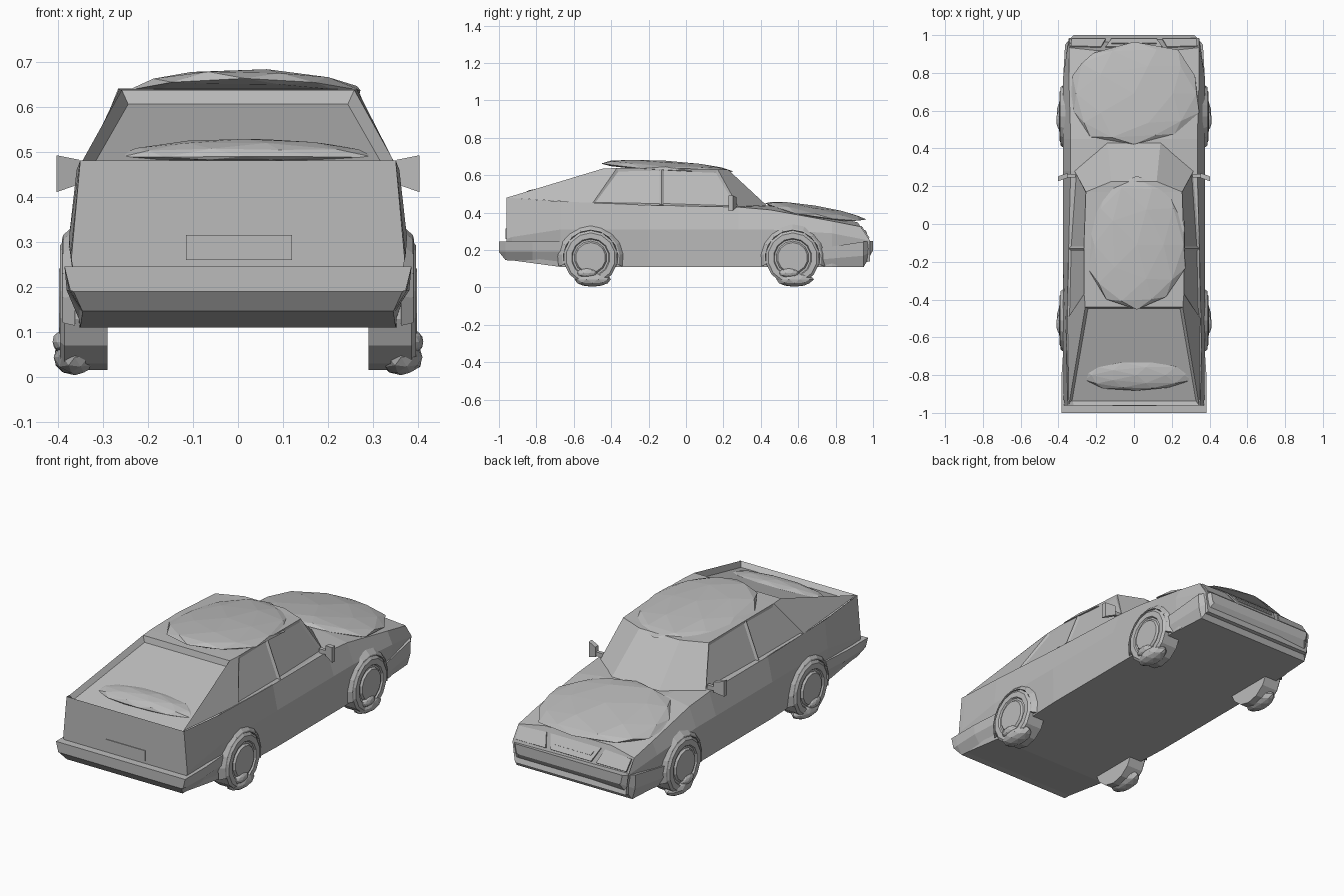
import bpy, bmesh, math, random
from mathutils import Vector

if "Cube" in bpy.data.objects:
    bpy.data.objects.remove(bpy.data.objects["Cube"])

paint = bpy.data.materials.new("plain_grey")
paint.diffuse_color = (0.5, 0.5, 0.5, 1)
paint.use_nodes = True
paint.node_tree.nodes["Principled BSDF"].inputs["Base Color"].default_value = paint.diffuse_color


def finish(name, bm):
    me = bpy.data.meshes.new(name)
    bm.to_mesh(me)
    bm.free()
    me.materials.append(paint)
    ob = bpy.data.objects.new(name, me)
    bpy.context.collection.objects.link(ob)
    return ob


def skin(name, rings):
    """Join closed rings of points in order and cap both ends."""
    bm = bmesh.new()
    vs = [[bm.verts.new(p) for p in r] for r in rings]
    n = len(vs[0])
    for a, b in zip(vs, vs[1:]):
        for i in range(n):
            j = (i + 1) % n
            bm.faces.new((a[i], a[j], b[j], b[i]))
    bm.faces.new(vs[0])
    bm.faces.new(vs[-1])
    bmesh.ops.recalc_face_normals(bm, faces=bm.faces)
    return finish(name, bm)


def section(y, half, lean=0.0):
    """Mirrored cross-section from half points; lean rakes it above the bumper."""
    right = [(x, y + lean * min(0, 0.25 - z), z) for x, z in half]
    return right + [(-x, yy, z) for x, yy, z in reversed(right)]


def plate(name, pts, offset):
    """Thin plate from four corners pushed along an offset."""
    o = Vector(offset)
    return skin(name, [[Vector(p) - o * 0.3 for p in pts], [Vector(p) + o for p in pts]])


# lower body: sill, crease, belt and deck at each station
skin("lower_body", [
    section(-0.96, [(.345, .15), (.37, .26), (.350, .48), (.32, .48)]),
    section(-0.93, [(.345, .145), (.372, .27), (.351, .478), (.30, .42)]),
    section(-0.67, [(.35, .11), (.375, .31), (.358, .46), (.32, .43)]),
    section(-0.20, [(.37, .11), (.375, .31), (.348, .44), (.24, .43)]),
    section(0.28, [(.37, .11), (.375, .31), (.335, .43), (.20, .44)]),
    section(0.45, [(.37, .11), (.375, .31), (.335, .415), (.20, .437)]),
    section(0.78, [(.36, .11), (.375, .29), (.345, .355), (.20, .38)]),
    section(0.985, [(.33, .14), (.345, .25), (.345, .325), (.20, .348)], 0.68),
])

# bumpers
skin("rear_bumper", [
    section(-1.0, [(.365, .19), (.372, .192), (.385, .245)]),
    section(-0.965, [(.345, .146), (.375, .192), (.385, .245)]),
    section(-0.82, [(.345, .14), (.38, .192), (.385, .245)]),
    section(-0.66, [(.345, .11), (.372, .192), (.374, .245)]),
])
skin("front_bumper", [
    section(0.72, [(.36, .11), (.378, .15), (.378, .21)]),
    section(0.95, [(.345, .11), (.362, .17), (.365, .245)]),
    section(1.0, [(.30, .198), (.31, .20), (.32, .25)]),
])

# cabin with recessed glass
base = [(.345, -.96, .48), (.352, -.50, .45), (.345, -.13, .44), (.315, .28, .43), (.14, .43, .44)]
roof = [(.258, -.44, .637), (.264, -.37, .638), (.266, -.13, .64), (.255, .17, .63), (.12, .225, .63)]
bm = bmesh.new()


def loop(pts):
    return [bm.verts.new(p) for p in pts + [(-x, y, z) for x, y, z in reversed(pts)]]


lo, hi = loop(base), loop(roof)
n = len(lo)
sides = [bm.faces.new((lo[i], lo[(i + 1) % n], hi[(i + 1) % n], hi[i])) for i in range(n)]
for i in range(n // 2 - 1):
    bm.faces.new((hi[i], hi[i + 1], hi[n - 2 - i], hi[n - 1 - i]))
floor = bm.faces.new(lo)
bmesh.ops.recalc_face_normals(bm, faces=bm.faces)
bm.faces.remove(floor)
bm.normal_update()
windows = [sides[i] for i in (1, 2, 6, 7)]
bmesh.ops.inset_individual(bm, faces=windows, thickness=.018, depth=-.008)
bmesh.ops.inset_individual(bm, faces=[sides[9]], thickness=.022, depth=-.028)
finish("cabin", bm)

# number plate blank, grille and headlamps
plate("rear_plate", [(-.115, -.96, .26), (.12, -.96, .26), (.12, -.96, .315), (-.115, -.96, .315)], (0, -.004, 0))


def nose(x, z):
    return (x, 0.985 - 0.68 * (z - 0.25), z)


out = (0, .005, .0035)
plate("grille", [nose(-.12, .262), nose(.12, .262), nose(.15, .325), nose(-.15, .325)], out)
plate("grille_bar", [nose(-.11, .285), nose(.11, .285), nose(.12, .303), nose(-.12, .303)], (0, .008, .006))
for s, side in ((1, "right"), (-1, "left")):
    plate(side + "_headlamp", [nose(s * .15, .262), nose(s * .33, .262), nose(s * .335, .318), nose(s * .175, .325)], out)
    # door mirror and its arm
    plate(side + "_mirror", [(s * .352, .25, .428), (s * .403, .232, .41), (s * .403, .232, .492), (s * .352, .25, .482)], (0, .02, 0))
    plate(side + "_mirror_arm", [(s * .31, .25, .43), (s * .36, .25, .435), (s * .36, .25, .455), (s * .31, .25, .455)], (0, .015, 0))


# clinging lumps: squashed low-poly balls following the surface slope
def lump(name, centre, radii, slope=0.0, droop=0.0, under=1.0, seed=1, power=1.0):
    rng = random.Random(seed)
    bm = bmesh.new()
    bmesh.ops.create_icosphere(bm, subdivisions=2, radius=1)
    for v in bm.verts:
        k = 1 + rng.uniform(-.05, .05)
        x, y = [math.copysign(abs(c) ** power, c) * k * r for c, r in zip(v.co.xy, radii)]
        z = v.co.z * radii[2] * (under if v.co.z < 0 else 1)
        v.co = (centre[0] + x, centre[1] + y, centre[2] + z + slope * y - droop * x * x)
    return finish(name, bm)


lump("roof_lump", (.015, -.11, .642), (.262, .35, .036), -.06, .2, .5, 3, .9)
lump("hood_lump", (0, .69, .408), (.35, .265, .03), -.16, .25, .6, 5, .85)
lump("rear_glass_lump", (.015, -.80, .498), (.295, .085, .03), .1, .1, .6, 7)

# wheels, arches and wheel lumps
for s, side in ((1, "right"), (-1, "left")):
    for y, end in ((-.51, "rear"), (.57, "front")):
        name = side + "_" + end
        # tyre profile (x, radius) turned around the axle, with stepped hub
        profile = [(.29, .145), (.385, .145), (.395, .132), (.395, .103), (.387, .098), (.387, .088), (.397, .08)]
        rings = []
        for x, r in profile:
            rings.append([(s * x, y + r * math.cos(a * math.tau / 14 + .22),
                           .16 + r * math.sin(a * math.tau / 14 + .22)) for a in range(14)])
        skin(name + "_wheel", rings)
        arch = []
        for i in range(11):
            a = math.radians(-15 + 21 * i)
            arch.append([(s * x, y + r * math.cos(a), .16 + r * math.sin(a))
                         for x, r in ((.36, .142), (.39, .147), (.388, .155), (.362, .178))])
        skin(name + "_arch", arch)
        lump(name + "_wheel_lump", (s * .362, y + .01, .044), (.048, .10, .04), seed=11 + int(y * 10))
        lump(name + "_hub_lump", (s * .388, y - .02, .078), (.024, .055, .026), seed=23)
